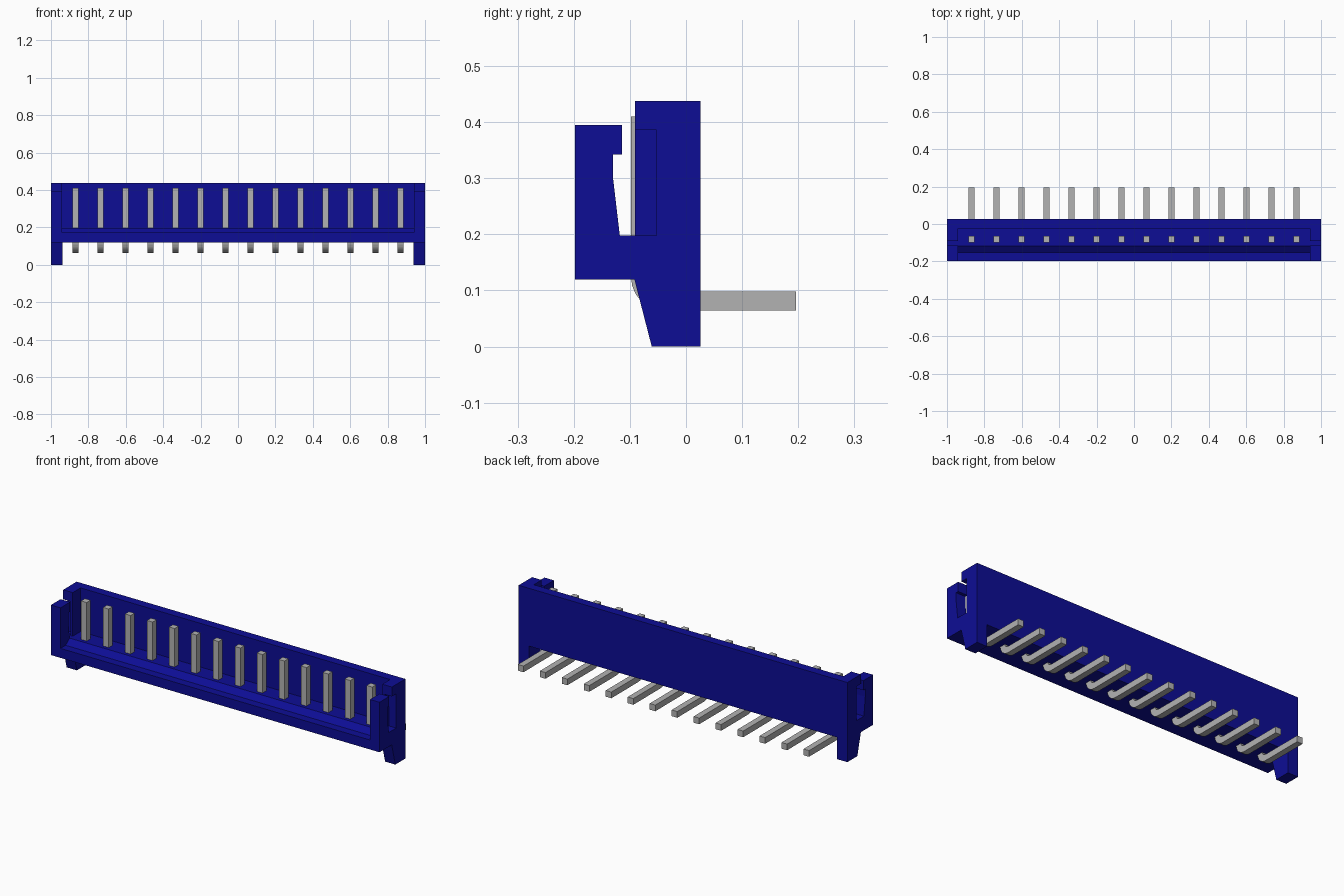
import bpy
import bmesh
import math
from mathutils import Vector

if "Cube" in bpy.data.objects:
    bpy.data.objects.remove(bpy.data.objects["Cube"])


def material(name, rgb):
    m = bpy.data.materials.new(name)
    m.use_nodes = True
    m.diffuse_color = (*rgb, 1)
    m.node_tree.nodes["Principled BSDF"].inputs["Base Color"].default_value = (*rgb, 1)
    return m


blue = material("deep blue plastic", (0.004, 0.004, 0.3))
grey = material("grey metal", (0.45, 0.45, 0.45))


def prism(name, profile, x0, x1, mat):
    """Extrude a (y, z) profile along x."""
    bm = bmesh.new()
    face = bm.faces.new([bm.verts.new((x0, y, z)) for y, z in profile])
    ext = bmesh.ops.extrude_face_region(bm, geom=[face])
    moved = [v for v in ext["geom"] if isinstance(v, bmesh.types.BMVert)]
    bmesh.ops.translate(bm, verts=moved, vec=Vector((x1 - x0, 0, 0)))
    bmesh.ops.recalc_face_normals(bm, faces=bm.faces)
    mesh = bpy.data.meshes.new(name)
    bm.to_mesh(mesh)
    bm.free()
    mesh.materials.append(mat)
    obj = bpy.data.objects.new(name, mesh)
    bpy.context.collection.objects.link(obj)
    return obj


def rect(y0, y1, z0, z1):
    return [(y0, z0), (y1, z0), (y1, z1), (y0, z1)]


BACK, FLOOR, BOTTOM, TOP = 0.026, 0.198, 0.12, 0.438
INNER = 0.942

# Housing floor with chamfered front lip, and the back wall
prism("housing_floor", [(-0.198, BOTTOM), (BACK, BOTTOM), (BACK, FLOOR),
                        (-0.118, FLOOR), (-0.153, 0.172), (-0.198, 0.172)], -1, 1, blue)
prism("back_wall", rect(-0.023, BACK, FLOOR, TOP), -1, 1, blue)

# End walls, latch arms and feet, one set per end
for side, s in (("left", 1), ("right", -1)):
    # End wall with a notch on its outer front corner
    prism(side + "_end_wall", rect(-0.053, -0.023, FLOOR, TOP), s * INNER, s, blue)
    prism(side + "_wall_flange", rect(-0.091, -0.053, FLOOR, 0.386),
          s * INNER, s * 0.955, blue)
    prism(side + "_wall_cap", rect(-0.091, -0.053, 0.386, TOP), s * INNER, s, blue)
    prism(side + "_latch_arm", [(-0.198, 0.172), (-0.153, 0.172), (-0.118, FLOOR),
                                (-0.130, 0.30), (-0.130, 0.342), (-0.114, 0.342),
                                (-0.114, 0.395), (-0.198, 0.395)],
          s * INNER, s, blue)
    prism(side + "_foot", [(-0.092, BOTTOM), (-0.061, 0), (BACK, 0), (BACK, BOTTOM)],
          s * 0.938, s, blue)

# Bent contact pins
FRONT, THICK, LOW, RADIUS = -0.098, 0.034, 0.064, 0.06
arc = [math.radians(180 + 15 * i) for i in range(7)]
cy, cz = FRONT + RADIUS, LOW + RADIUS


def bend(r, angles):
    return [(cy + r * math.cos(a), cz + r * math.sin(a)) for a in angles]


pin_profile = ([(FRONT, 0.41)] + bend(RADIUS, arc) + [(0.196, LOW), (0.196, LOW + THICK)]
               + bend(RADIUS - THICK, reversed(arc)) + [(FRONT + THICK, 0.41)])
COUNT = 14
for i in range(COUNT):
    x = (i - (COUNT - 1) / 2) * 0.1337
    prism(f"contact_pin_{i + 1}", pin_profile, x - 0.017, x + 0.017, grey)
